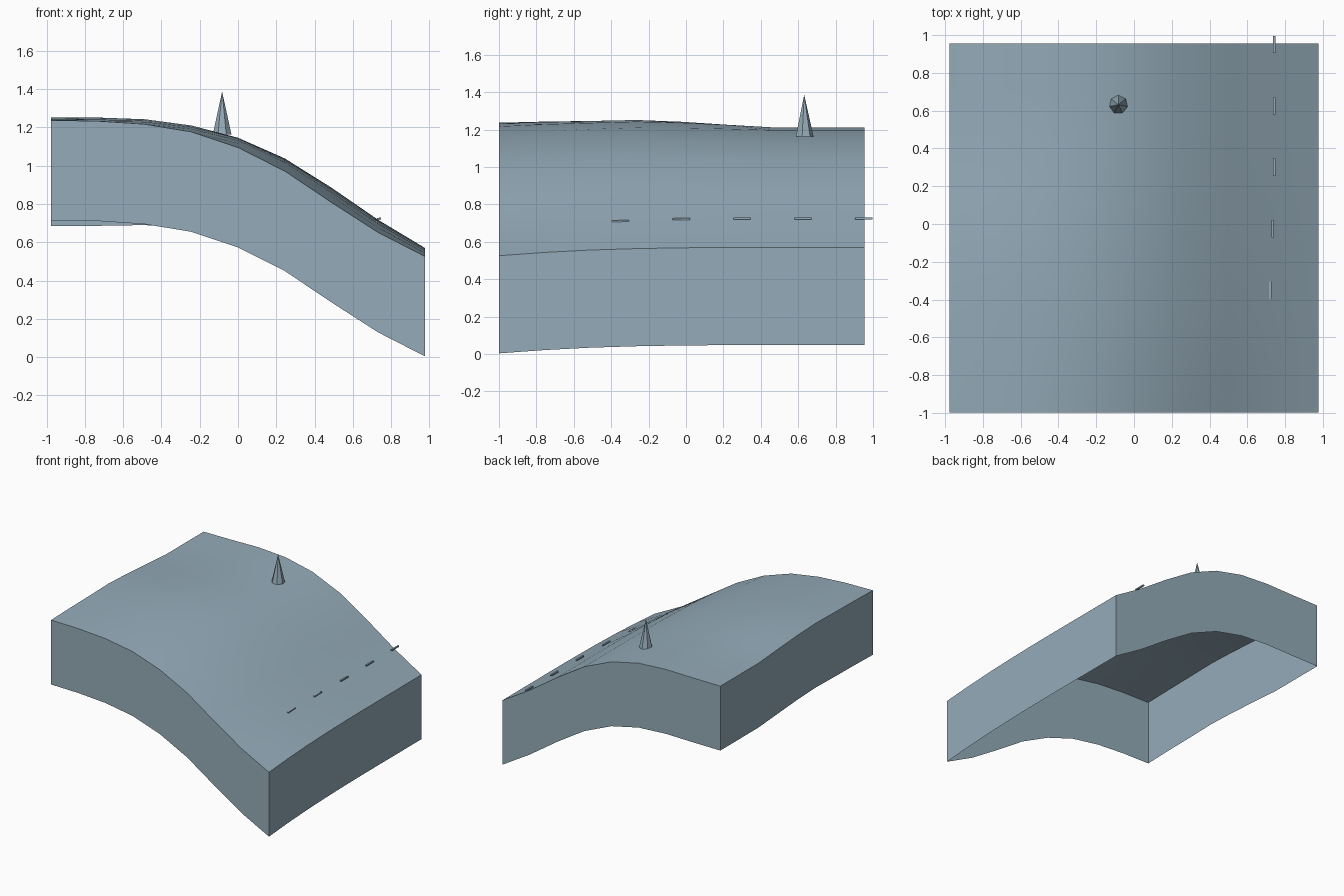
import bpy, bmesh, math
from mathutils import Matrix

cube = bpy.data.objects.get("Cube")
if cube:
    bpy.data.objects.remove(cube, do_unlink=True)

slate = bpy.data.materials.new("slate_blue")
slate.use_nodes = True
COLOUR = (0.30, 0.41, 0.485, 1)
slate.diffuse_color = COLOUR
slate.node_tree.nodes["Principled BSDF"].inputs["Base Color"].default_value = COLOUR


def add_object(name, bm):
    mesh = bpy.data.meshes.new(name)
    bm.to_mesh(mesh)
    bm.free()
    mesh.materials.append(slate)
    obj = bpy.data.objects.new(name, mesh)
    bpy.context.collection.objects.link(obj)
    return obj


# Hillside: heights along x at the front and back edges, blended along y
FRONT = [1.237, 1.233, 1.217, 1.177, 1.095, 0.972, 0.808, 0.651, 0.526]
BACK = [1.207, 1.208, 1.212, 1.197, 1.143, 1.038, 0.885, 0.717, 0.57]
BLEND = [0, 0.4, 0.69, 0.86, 0.96, 1, 1, 1, 1]
# A low swell over the upper side
SWELL_X = [1, 1, 0.75, 0.4, 0.15, 0, 0, 0, 0]
SWELL_Y = [0, 0.018, 0.03, 0.04, 0.033, 0.018, 0, 0, 0]
CELLS, HALF, DEPTH = 8, 0.977, 0.522
CENTRE_Y = -0.022

bm = bmesh.new()
bmesh.ops.create_grid(bm, x_segments=CELLS, y_segments=CELLS, size=HALF)
for v in bm.verts:
    i = round((v.co.x / HALF + 1) * CELLS / 2)
    j = round((v.co.y / HALF + 1) * CELLS / 2)
    v.co.z = FRONT[i] + (BACK[i] - FRONT[i]) * BLEND[j] + SWELL_X[i] * SWELL_Y[j]
    v.co.y += CENTRE_Y
for f in bm.faces:
    f.smooth = True

# Side walls dropped from the rim, open underneath
rim = [e for e in bm.edges if e.is_boundary]
walls = bmesh.ops.extrude_edge_only(bm, edges=rim)["geom"]
bmesh.ops.translate(bm, vec=(0, 0, -DEPTH),
                    verts=[g for g in walls if isinstance(g, bmesh.types.BMVert)])
for e in rim:
    e.smooth = False
for f in walls:
    if isinstance(f, bmesh.types.BMFace):
        f.smooth = False
add_object("hillside", bm)

# Seven-sided spire
bm = bmesh.new()
bmesh.ops.create_cone(bm, cap_ends=True, segments=7, radius1=0.05, radius2=0, depth=0.225,
                      matrix=Matrix.Translation((-0.083, 0.632, 1.275)))
middle = Matrix.Translation((-0.083, 0.632, 0))
top_angle = max(math.atan2(v.co.y - 0.632, v.co.x + 0.083) for v in bm.verts if v.co.z < 1.2)
bmesh.ops.transform(bm, verts=bm.verts,
                    matrix=middle @ Matrix.Rotation(math.pi / 2 - top_angle, 4, "Z")
                    @ middle.inverted())
add_object("spire", bm)

# Row of small bars along the slope
for k, (x, z, tilt) in enumerate([(0.722, 0.711, 0.04), (0.733, 0.722, 0.02),
                                  (0.742, 0.725, 0), (0.742, 0.725, 0), (0.742, 0.725, 0)]):
    bm = bmesh.new()
    bmesh.ops.create_cube(bm, size=1, matrix=Matrix.Translation((x, -0.35 + 0.325 * k, z))
                          @ Matrix.Rotation(tilt, 4, "X") @ Matrix.Diagonal((0.012, 0.092, 0.01, 1)))
    add_object(f"slope_bar_{k + 1}", bm)
